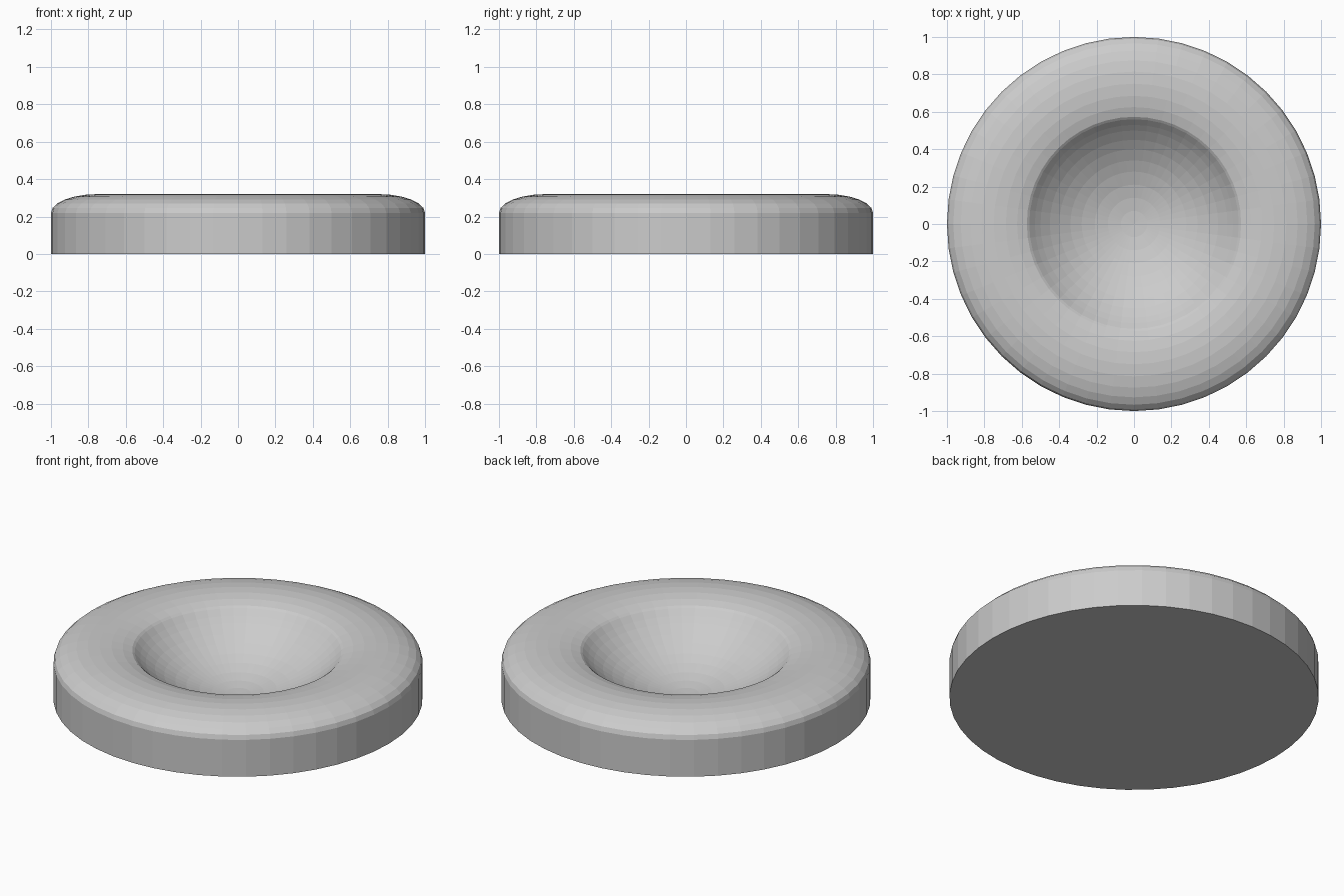
import bpy, bmesh
from math import sin, cos, radians, sqrt, tau

if "Cube" in bpy.data.objects:
    bpy.data.objects.remove(bpy.data.objects["Cube"])

SEGMENTS = 48

# Profile: straight side, elliptical rim, then spherical bowl
profile = [(1.0, 0.0)]
for k in range(9):
    a = radians(15 * k)
    profile.append((0.75 + 0.25 * cos(a), 0.22 + 0.1 * sin(a)))
profile.append((0.573, 0.291))
BOWL_R, BOWL_Z = 0.75, 0.78
for r in (0.56, 0.53, 0.5, 0.45, 0.4, 0.34, 0.28, 0.21, 0.14, 0.07):
    profile.append((r, BOWL_Z - sqrt(BOWL_R ** 2 - r ** 2)))

# Lathe the profile around z
bm = bmesh.new()
rings = [[bm.verts.new((r * cos(tau * i / SEGMENTS), r * sin(tau * i / SEGMENTS), z))
          for i in range(SEGMENTS)] for r, z in profile]
for lower, upper in zip(rings, rings[1:]):
    for i in range(SEGMENTS):
        j = (i + 1) % SEGMENTS
        bm.faces.new((lower[i], lower[j], upper[j], upper[i]))

# Flat underside and bowl centre
bm.faces.new(rings[0][::-1])
centre = bm.verts.new((0, 0, BOWL_Z - BOWL_R))
for i in range(SEGMENTS):
    bm.faces.new((rings[-1][i], rings[-1][(i + 1) % SEGMENTS], centre))
bmesh.ops.recalc_face_normals(bm, faces=bm.faces)

mesh = bpy.data.meshes.new("round_dish")
bm.to_mesh(mesh)
bm.free()
dish = bpy.data.objects.new("round_dish", mesh)
bpy.context.collection.objects.link(dish)
